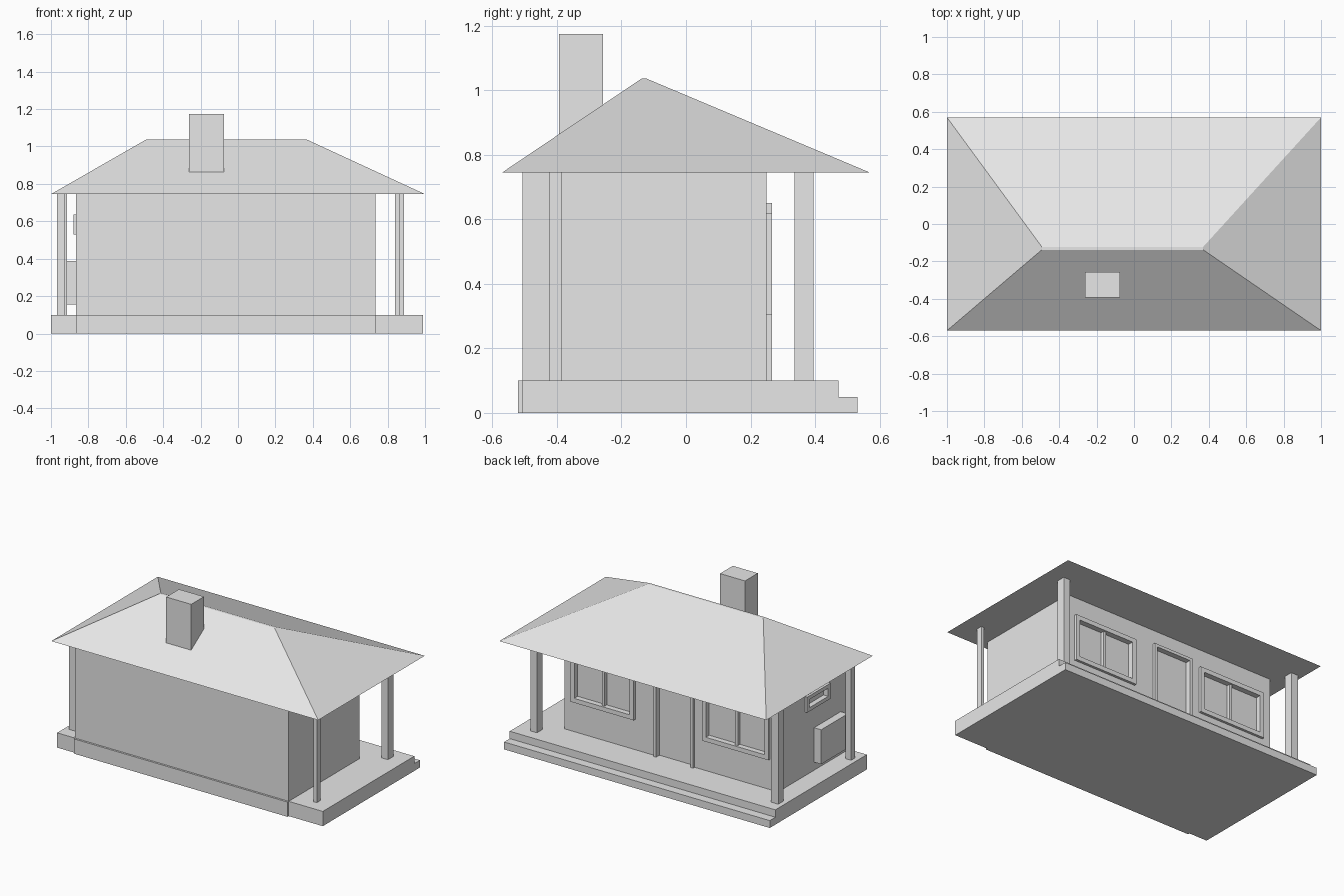
import bpy
import bmesh
from mathutils import Vector

old = bpy.data.objects.get("Cube")
if old:
    bpy.data.objects.remove(old, do_unlink=True)

grey = bpy.data.materials.new("plain_grey")
grey.use_nodes = True
colour = (0.8, 0.8, 0.8, 1)
grey.diffuse_color = colour
grey.node_tree.nodes["Principled BSDF"].inputs["Base Color"].default_value = colour


def finish(name, bm):
    bmesh.ops.recalc_face_normals(bm, faces=bm.faces)
    mesh = bpy.data.meshes.new(name)
    bm.to_mesh(mesh)
    bm.free()
    mesh.materials.append(grey)
    obj = bpy.data.objects.new(name, mesh)
    bpy.context.collection.objects.link(obj)
    return obj


def boxes(name, *spans):
    """One object made of boxes, each given as x, y and z ranges."""
    bm = bmesh.new()
    for span in spans:
        low = Vector([min(r) for r in span])
        high = Vector([max(r) for r in span])
        for v in bmesh.ops.create_cube(bm, size=1)["verts"]:
            v.co = [l + (c + 0.5) * (h - l) for l, h, c in zip(low, high, v.co)]
    return finish(name, bm)


# Main levels and wall lines
FLOOR, EAVE = 0.1, 0.745
LEFT, RIGHT = -0.865, 0.735
FRONT, BACK = -0.507, 0.25

# Base: porch slab, house footing and full-width step
boxes("porch_slab", ((-1, 0.99), (FRONT, 0.472), (0, FLOOR)))
boxes("footing", ((LEFT, RIGHT), (-0.52, -0.4), (0, FLOOR)))
boxes("porch_step", ((-1, 0.99), (0.4, 0.532), (0, 0.05)))
house = boxes("house_walls", ((LEFT, RIGHT), (FRONT, BACK), (FLOOR, EAVE)))


def opening(name, wall, along, heights, proud, border, recess=0.02, mullion=False, sill=True):
    """Cut a recess in a wall and put a raised frame around it."""
    (a, b), (low, high) = along, heights
    if wall == "back":
        surface, sign = BACK, 1
    else:
        surface, sign = LEFT, -1
    inner, outer = surface - sign * recess, surface + sign * proud

    def span(u, depth, z):
        return (u, depth, z) if wall == "back" else (depth, u, z)

    cutter = boxes(name + "_cutter", span((a, b), (inner, surface + sign * 0.1), (low, high)))
    cutter.hide_render = True
    cut = house.modifiers.new(name, "BOOLEAN")
    cut.operation = "DIFFERENCE"
    cut.solver = "EXACT"
    cut.object = cutter
    bpy.context.view_layer.objects.active = house
    bpy.ops.object.modifier_apply(modifier=cut.name)
    bpy.data.objects.remove(cutter, do_unlink=True)

    depth = (inner, outer)
    bottom = low + border if sill else low
    bars = [span((a, b), depth, (high - border, high)),
            span((a, a + border), depth, (bottom, high - border)),
            span((b - border, b), depth, (bottom, high - border))]
    if sill:
        bars.append(span((a, b), depth, (low, bottom)))
    if mullion:
        mid = (a + b) / 2
        bars.append(span((mid - 0.01, mid + 0.01), (inner, surface + sign * 0.003),
                         (bottom, high - border)))
    boxes(name + "_frame", *bars)


# Rear windows, door and small side window
opening("window_left", "back", (0.205, 0.68), (0.305, 0.62), 0.017, 0.03, mullion=True)
opening("window_right", "back", (-0.805, -0.305), (0.305, 0.62), 0.017, 0.03, mullion=True)
opening("door", "back", (-0.24, 0.058), (FLOOR, 0.65), 0.016, 0.02, sill=False)
opening("side_window", "side", (-0.29, -0.04), (0.53, 0.635), 0.015, 0.025)

# Box mounted on the side wall
boxes("side_box", ((-0.918, LEFT), (-0.42, -0.135), (0.155, 0.388)))

# Porch posts, the rear pair thicker
front_y, rear_y = (-0.424, -0.384), (0.337, 0.395)
for name, x, y in (("front_left_post", (0.864, 0.887), front_y),
                   ("front_right_post", (-0.968, -0.925), front_y),
                   ("rear_left_post", (0.84, 0.887), rear_y),
                   ("rear_right_post", (-0.968, -0.914), rear_y)):
    boxes(name, (x, y, (FLOOR, EAVE)))

# Hipped roof: a box whose top is drawn in to a narrow off-centre ridge
bm = bmesh.new()
bmesh.ops.create_cube(bm, size=2)
for v in bm.verts:
    east, north = v.co.x > 0, v.co.y > 0
    if v.co.z > 0:
        v.co = (0.37 if east else -0.493, -0.122 if north else -0.138, 1.036)
    else:
        v.co = (1 if east else -1, 0.57 if north else -0.57, EAVE)
finish("hipped_roof", bm)

# Chimney through the front slope
boxes("chimney", ((-0.262, -0.075), (-0.394, -0.257), (0.8, 1.174)))
